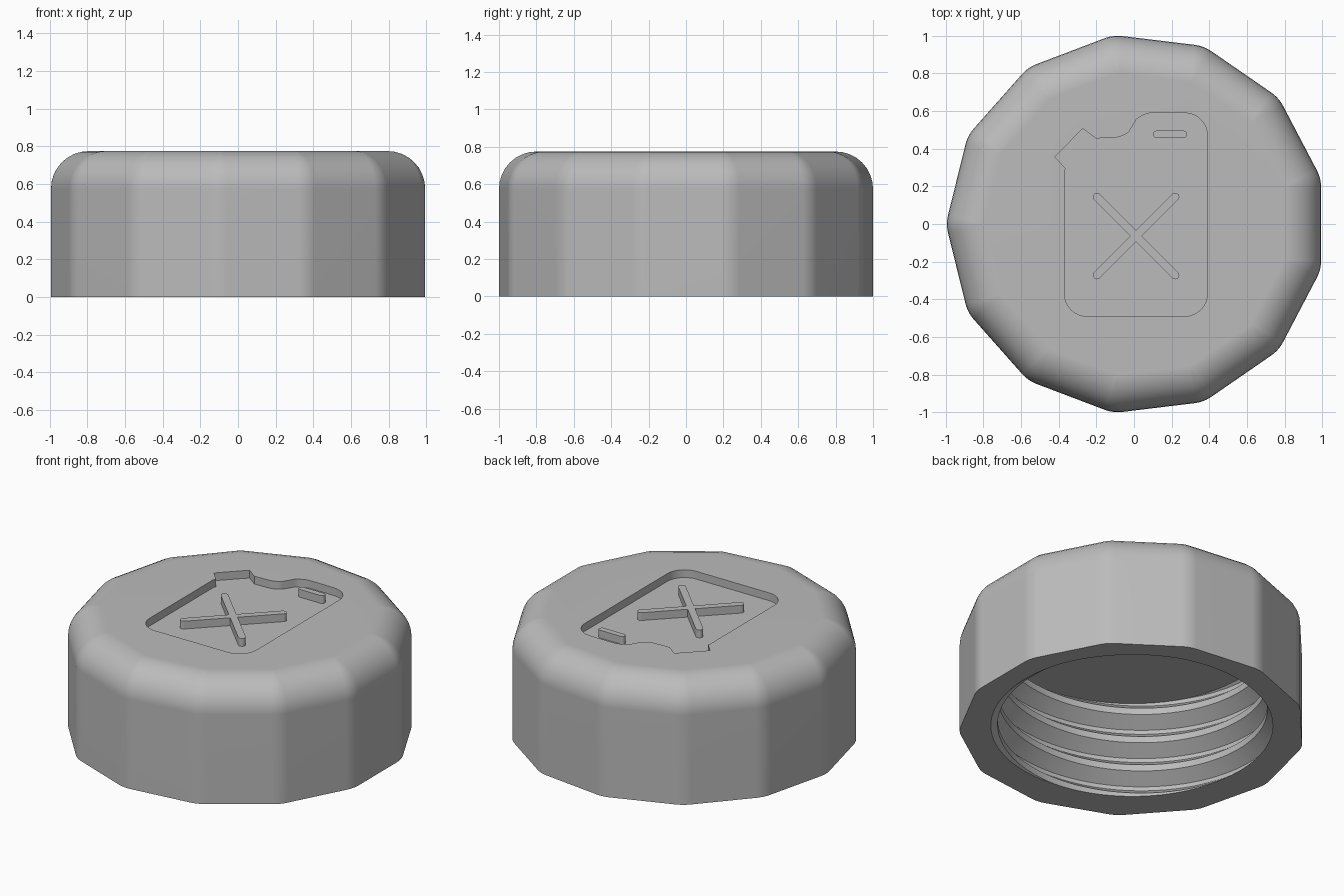
import bpy
import bmesh
from math import pi, sin, cos, radians
from mathutils import Vector

cube = bpy.data.objects.get("Cube")
if cube:
    bpy.data.objects.remove(cube, do_unlink=True)

SIDES, RADIUS, HEIGHT, FILLET = 13, 1.012, 0.775, 0.2
SHIFT = 0.012                       # centres the odd-sided outline
CEILING, FLOOR = 0.67, 0.725        # inside ceiling, emblem recess floor
MINOR, MAJOR, PITCH = 0.785, 0.865, 0.19

grey = bpy.data.materials.new("plain_grey")
grey.use_nodes = True
colour = (0.5, 0.5, 0.5, 1)
grey.diffuse_color = colour
grey.node_tree.nodes["Principled BSDF"].inputs["Base Color"].default_value = colour


def make_object(name, bm):
    bmesh.ops.recalc_face_normals(bm, faces=bm.faces)
    mesh = bpy.data.meshes.new(name)
    bm.to_mesh(mesh)
    bm.free()
    mesh.materials.append(grey)
    obj = bpy.data.objects.new(name, mesh)
    bpy.context.collection.objects.link(obj)
    return obj


def activate(obj):
    bpy.ops.object.select_all(action="DESELECT")
    obj.select_set(True)
    bpy.context.view_layer.objects.active = obj


def prism(name, outline, bottom, top):
    bm = bmesh.new()
    face = bm.faces.new([bm.verts.new((x, y, bottom)) for x, y in outline])
    made = bmesh.ops.extrude_face_region(bm, geom=[face])["geom"]
    verts = [v for v in made if isinstance(v, bmesh.types.BMVert)]
    bmesh.ops.translate(bm, vec=(0, 0, top - bottom), verts=verts)
    return make_object(name, bm)


def arc(cx, cy, r, start, end, steps=8):
    angles = [radians(start + (end - start) * i / steps) for i in range(steps + 1)]
    return [(cx + r * cos(a), cy + r * sin(a)) for a in angles]


def bridge(bm, lower, upper):
    n = len(lower)
    for i in range(n):
        j = (i + 1) % n
        bm.faces.new((lower[i], lower[j], upper[j], upper[i]))


# Cap body: rounded polygon whose rim rolls over into the flat top
def outline_ring(corner_radius):
    points = []
    half = 180 / SIDES
    reach = RADIUS - FILLET / cos(pi / SIDES)
    for k in range(SIDES):
        mid = 180 + 360 * k / SIDES
        a = radians(mid)
        points += arc(SHIFT + reach * cos(a), reach * sin(a),
                      corner_radius, mid - half, mid + half, 6)
    return points


bm = bmesh.new()
levels = [(FILLET, 0)]
for i in range(9):
    t = pi / 2 * i / 8
    levels.append((FILLET * cos(t), HEIGHT - FILLET + FILLET * sin(t)))
rings = [[bm.verts.new((x, y, z)) for x, y in outline_ring(r)] for r, z in levels]
for lower, upper in zip(rings, rings[1:]):
    bridge(bm, lower, upper)
bm.faces.new(rings[0])
bm.faces.new(rings[-1])
bmesh.ops.remove_doubles(bm, verts=bm.verts, dist=0.0001)
cap = make_object("cap_body", bm)

# Threaded bore: helical sweep of a trapezoid thread, trimmed flat at both ends
STEPS, TURNS = 96, 7
thread = [(0, MAJOR), (0.14, MAJOR), (0.46, MINOR), (0.68, MINOR)]
rows = len(thread) * TURNS
bm = bmesh.new()
columns = []
for i in range(STEPS):
    a = 2 * pi * i / STEPS + pi / 4
    column = []
    for j in range(rows + 1):
        offset, r = thread[j % len(thread)]
        z = PITCH * (j // len(thread) - 2.07 + offset + i / STEPS)
        column.append(bm.verts.new((SHIFT + r * cos(a), r * sin(a), z)))
    columns.append(column)
for i in range(STEPS):
    here, there = columns[i], columns[(i + 1) % STEPS]
    skip = len(thread) if i == STEPS - 1 else 0
    for j in range(rows - skip):
        bm.faces.new((here[j], there[j + skip], there[j + skip + 1], here[j + 1]))
for z, up in ((-0.05, -1), (CEILING, 1)):
    geom = bm.verts[:] + bm.edges[:] + bm.faces[:]
    bmesh.ops.bisect_plane(bm, geom=geom, plane_co=(0, 0, z), plane_no=(0, 0, up),
                           clear_outer=True, dist=0.00001)
    rim = [e for e in bm.edges if e.is_boundary
           and all(abs(v.co.z - z) < 0.0001 for v in e.verts)]
    bmesh.ops.holes_fill(bm, edges=rim, sides=0)
bore = make_object("bore_cutter", bm)

# Emblem recess: fuel can outline with an angled spout
can = arc(-0.25, -0.37, 0.12, 180, 270) + arc(0.27, -0.37, 0.12, 270, 360)
can += arc(0.27, 0.47, 0.12, 0, 90)
can += arc(0.11, 0.442, 0.15, 90, 130, 5)
can += arc(-0.115, 0.595, 0.137, 310, 270, 5)
can += [(-0.203, 0.455), (-0.272, 0.507), (-0.421, 0.357), (-0.363, 0.295), (-0.37, 0.28)]
recess = prism("emblem_cutter", can, FLOOR, HEIGHT + 0.1)

for cutter in (bore, recess):
    cutter.hide_render = True
    activate(cap)
    mod = cap.modifiers.new("cut", "BOOLEAN")
    mod.operation = "DIFFERENCE"
    mod.solver = "EXACT"
    mod.object = cutter
    bpy.ops.object.modifier_apply(modifier=mod.name)
    bpy.data.objects.remove(cutter, do_unlink=True)

# Raised cross in the recess
centre, half_width, reach = Vector((0.011, -0.064)), 0.022, 0.294
cross = []
for k in range(4):
    mid = 45 + 90 * k
    d = Vector((cos(radians(mid)), sin(radians(mid))))
    side = Vector((d.y, -d.x))
    notch = centre + (d + side) * half_width
    tip = centre + d * reach
    cross.append(tuple(notch))
    cross += arc(tip.x, tip.y, half_width, mid - 90, mid + 90)
cross_obj = prism("emblem_cross", cross, FLOOR - 0.01, HEIGHT)

# Raised handle slot in the recess
slot = arc(0.264, 0.477, 0.019, -90, 90) + arc(0.119, 0.477, 0.019, 90, 270)
slot_obj = prism("emblem_handle", slot, FLOOR - 0.01, HEIGHT)

# Smooth rounded surfaces, crisp cut edges
for obj in (cap, cross_obj, slot_obj):
    activate(obj)
    bpy.ops.object.shade_smooth_by_angle(angle=radians(28))
    weighted = obj.modifiers.new("flat_face_normals", "WEIGHTED_NORMAL")
    weighted.keep_sharp = True
